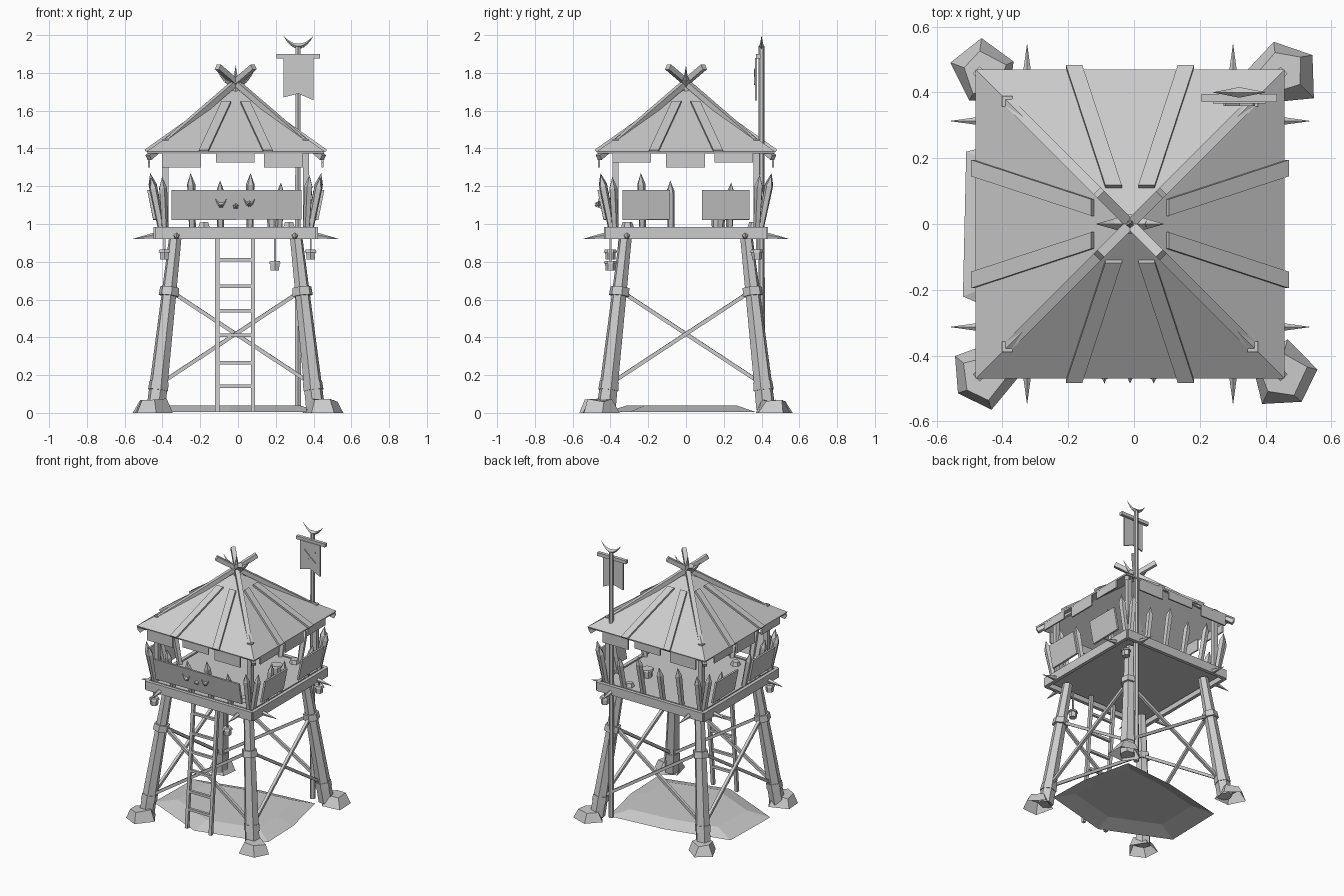
import bpy, bmesh, random
from math import pi
from mathutils import Vector, Matrix

cube = bpy.data.objects.get("Cube")
if cube:
    bpy.data.objects.remove(cube)
random.seed(4)

grey = bpy.data.materials.new("plain_grey")
grey.use_nodes = True
grey.diffuse_color = (0.6, 0.6, 0.6, 1)
grey.node_tree.nodes["Principled BSDF"].inputs["Base Color"].default_value = (0.6, 0.6, 0.6, 1)

MID = Vector((-0.012, 0, 0))
UP = Vector((0, 0, 1))
parts = {}


def part(name):
    if name not in parts:
        parts[name] = bmesh.new()
    return parts[name]


def side(k, u, v, z):
    """Point on side k (0 front, 1 +x, 2 back, 3 -x): u along it, v outward."""
    return Matrix.Rotation(k * pi / 2, 3, 'Z') @ Vector((u, -v, z)) + MID


def tube(bm, a, b, r0, r1, sides=6, turn=0.0):
    a, b = Vector(a), Vector(b)
    d = b - a
    m = Matrix.Translation((a + b) / 2) @ d.to_track_quat('Z', 'Y').to_matrix().to_4x4()
    m = m @ Matrix.Rotation(turn, 4, 'Z')
    return bmesh.ops.create_cone(bm, cap_ends=True, segments=sides, radius1=r0,
                                 radius2=r1, depth=d.length, matrix=m)["verts"]


def bar(bm, a, b, r):
    tube(bm, a, b, r * 1.414, r * 1.414, 4, pi / 4)


def prism(bm, points, vec):
    low = [bm.verts.new(p) for p in points]
    top = [bm.verts.new(Vector(p) + Vector(vec)) for p in points]
    bm.faces.new(low)
    bm.faces.new(top)
    for i in range(len(low)):
        j = (i + 1) % len(low)
        bm.faces.new((low[i], low[j], top[j], top[i]))


def crescent(bm, x, y, z, w, h, r):
    """Horn pair: a curved chain of tubes that thins towards both tips."""
    ts = [i / 4 - 1 for i in range(9)]
    for t0, t1 in zip(ts, ts[1:]):
        tube(bm, (x + w * t0, y, z + r + (h - r) * t0 * t0), (x + w * t1, y, z + r + (h - r) * t1 * t1),
             r * (1 - abs(t0)), r * (1 - abs(t1)), 4)


def open_bottom(bm, verts):
    """Remove the face that joins the lowest vertices."""
    floor = min((f for v in verts for f in v.link_faces), key=lambda f: f.calc_center_median().z)
    bmesh.ops.delete(bm, geom=[floor], context='FACES_ONLY')


# Ground mound: flat top with a sloping skirt
rim = [(-.51, .22), (-.52, -.22), (-.05, -.43), (.45, -.3), (.44, 0), (.36, .37), (-.05, .33)]
bm = part("ground_mound")
top = [bm.verts.new((x * 0.72, y * 0.72, 0.04)) for x, y in rim]
low = [bm.verts.new((x, y, 0.004)) for x, y in rim]
bm.faces.new(top)
for i in range(len(rim)):
    j = (i + 1) % len(rim)
    bm.faces.new((top[i], top[j], low[j], low[i]))

# Legs, collars, foot stones, corner posts and ridge poles
for sx in (-1, 1):
    for sy in (-1, 1):
        def at(r, z):
            return Vector((sx * r, sy * r, z)) + MID

        def leg(z):
            return at(0.425 - 0.113 * z, z)

        tube(part("legs"), leg(0.02), leg(0.93), 0.052, 0.034)
        tube(part("leg_collars"), leg(0.62), leg(0.665), 0.055, 0.052)
        tube(part("leg_collars"), leg(0.12), leg(0.165), 0.055, 0.053)
        c = Vector((sx * 0.455, sy * 0.46, 0))
        stone = tube(part("foot_stones"), c, c + UP * 0.078, 0.107, 0.07, 5, random.uniform(0, 1.2))
        for v in stone:
            v.co.x += random.uniform(-0.01, 0.01)
            v.co.y += random.uniform(-0.01, 0.01)
            if v.co.z > 0.04:
                v.co.z -= random.uniform(0, 0.02)
        open_bottom(part("foot_stones"), stone)
        bar(part("corner_posts"), at(0.373, 0.96), at(0.373, 1.45), 0.016)
        bar(part("ridge_poles"), at(0.462, 1.352), at(-0.095, 1.832), 0.015)

# Deck
prism(part("deck"), [side(k, 0.4, 0.4, 0.9475) for k in range(4)], UP * 0.035)

# Everything that repeats on the four sides
stakes = [(-.375, 1.25), (-.23, 1.27), (-.08, 1.23), (.075, 1.27), (.23, 1.22), (.375, 1.26)]


def lean(z):
    return 0.395 + (z - 0.98) * 0.2


for k in range(4):
    flip = 1 if k < 2 else -1
    out = side(k, 0, 1, 0) - MID
    # Frame beam and deck spikes
    a, b = side(k, -0.425, 0.41, 0.952), side(k, 0.425, 0.41, 0.952)
    prism(part("deck_beams"), [a - UP * .032, b - UP * .032, b + UP * .032, a + UP * .032], out * 0.025)
    for u in (-0.313, 0.313):
        tube(part("deck_spikes"), side(k, u, 0.425, 0.938), side(k, u, 0.55, 0.92), 0.018, 0, 5)
    # Crossed braces
    for s in (-1, 1):
        bar(part("braces"), side(k, -0.385 * s, 0.40 + s * 0.008, 0.165),
            side(k, 0.345 * s, 0.345 + s * 0.008, 0.645), 0.01)
    # Railing stakes, with a gap in the middle of the +x and -x sides
    for i, (u, z) in enumerate(stakes):
        if k % 2 and i == 3:
            continue
        u *= flip
        tip = z - 0.06
        tube(part("stakes"), side(k, u, lean(0.975), 0.975), side(k, u * 1.03, lean(tip), tip), 0.019, 0.023, 5)
        tube(part("stakes"), side(k, u * 1.03, lean(tip), tip), side(k, u * 1.04, lean(z), z), 0.023, 0, 5)
    # Railing boards
    spans = {0: [(-0.34, 0.347)], 2: []}.get(k, [(-0.335, -0.085), (0.085, 0.335)])
    for u0, u1 in spans:
        v0, v1 = lean(1.02) + 0.02, lean(1.18) + 0.02
        prism(part("railing_boards"), [side(k, u0, v0, 1.02), side(k, u1, v0, 1.025),
                                       side(k, u1, v1, 1.18), side(k, u0, v1, 1.18)], out * 0.014)
    # Hanging boards under the eaves
    for i, (u0, u1) in enumerate(((-.39, -.185), (-.105, .1), (.15, .355))):
        u0, u1 = u0 * flip, u1 * flip
        z = 1.325 if (i + k) % 2 else 1.30
        prism(part("eave_boards"), [side(k, u0, .455, z), side(k, u1, .455, z),
                                    side(k, u1, .455, 1.385), side(k, u0, .455, 1.385)], out * 0.01)
    # Roof battens
    for s in (-1, 1):
        prism(part("roof_battens"), [side(k, s * .145, .475, 1.381), side(k, s * .195, .475, 1.381),
                                     side(k, s * .075, .11, 1.64), side(k, s * .025, .11, 1.64)],
              out * 0.008 + UP * 0.012)

# Roof shell
bm = part("roof")
eave = [bm.verts.new(side(k, 0.47, 0.47, 1.385)) for k in range(4)]
apex = bm.verts.new(MID + UP * 1.718)
for k in range(4):
    bm.faces.new((eave[k], eave[(k + 1) % 4], apex))
crescent(part("roof_horns"), MID.x, 0, 1.715, 0.105, 0.11, 0.03)
tube(part("roof_horns"), (MID.x, 0, 1.70), (MID.x, 0, 1.84), 0.025, 0, 5)

# Ladder
for x in (-0.11, 0.08):
    bar(part("ladder"), (x, -0.425, 0.005), (x, -0.345, 0.94), 0.011)
for z in (.14, .265, .41, .54, .67, .81):
    y = -0.425 + 0.0856 * z
    bar(part("ladder"), (-0.11, y, z), (0.08, y, z), 0.009)

# Hanging lanterns
for x, y, z in ((-.39, -.40, .84), (.385, .375, .84), (.195, -.40, .78)):
    bar(part("lanterns"), (x, y, z), (x, y, 0.95), 0.005)
    tube(part("lanterns"), (x, y, z - 0.027), (x, y, z + 0.01), 0.026, 0.028)
    tube(part("lanterns"), (x, y, z + 0.01), (x, y, z + 0.025), 0.036, 0.03)

# Horned trophies on the front boards
for x, z in ((-.09, 1.1), (MID.x, 1.095), (.06, 1.11)):
    tube(part("front_trophies"), (x, -0.44, z), (x, -0.485, z), 0.022, 0, 5)
for x in (-.09, .06):
    crescent(part("front_trophies"), x, -0.462, 1.09, 0.03, 0.045, 0.012)

# Flag pole with banner
tube(part("flag_pole"), (0.317, 0.4, 0.02), (0.317, 0.4, 1.94), 0.018, 0.015)
bar(part("flag_pole"), (0.205, 0.383, 1.887), (0.435, 0.383, 1.887), 0.012)
crescent(part("flag_crescent"), 0.32, 0.4, 1.925, 0.082, 0.075, 0.016)
prism(part("banner"), [(.24, .366, 1.88), (.24, .366, 1.67), (.32, .366, 1.69), (.4, .366, 1.655),
                       (.4, .366, 1.88)], (0, 0.01, 0))
for s in (-1, 1):
    bar(part("banner_cross"), (.32 - s * .045, .364, 1.74), (.32 + s * .045, .364, 1.82), 0.005)

# Small things standing on the deck
tube(part("barrel"), (.19, .17, .98), (.19, .17, 1.03), 0.033, 0.037, 8)
tube(part("barrel"), (.19, .17, 1.03), (.19, .17, 1.042), 0.045, 0.04, 8)
for x, y in ((.2, .36), (-.18, -.31), (.27, -.31)):
    tube(part("deck_stones"), (x, y, .98), (x, y, 1.01), 0.035, 0.025)

# Turn every part into an object
for name, bm in parts.items():
    bmesh.ops.recalc_face_normals(bm, faces=bm.faces)
    mesh = bpy.data.meshes.new(name)
    bm.to_mesh(mesh)
    bm.free()
    mesh.materials.append(grey)
    obj = bpy.data.objects.new(name, mesh)
    bpy.context.scene.collection.objects.link(obj)
    if name == "roof":
        shell = obj.modifiers.new("thickness", 'SOLIDIFY')
        shell.thickness = 0.012
        shell.offset = -1
